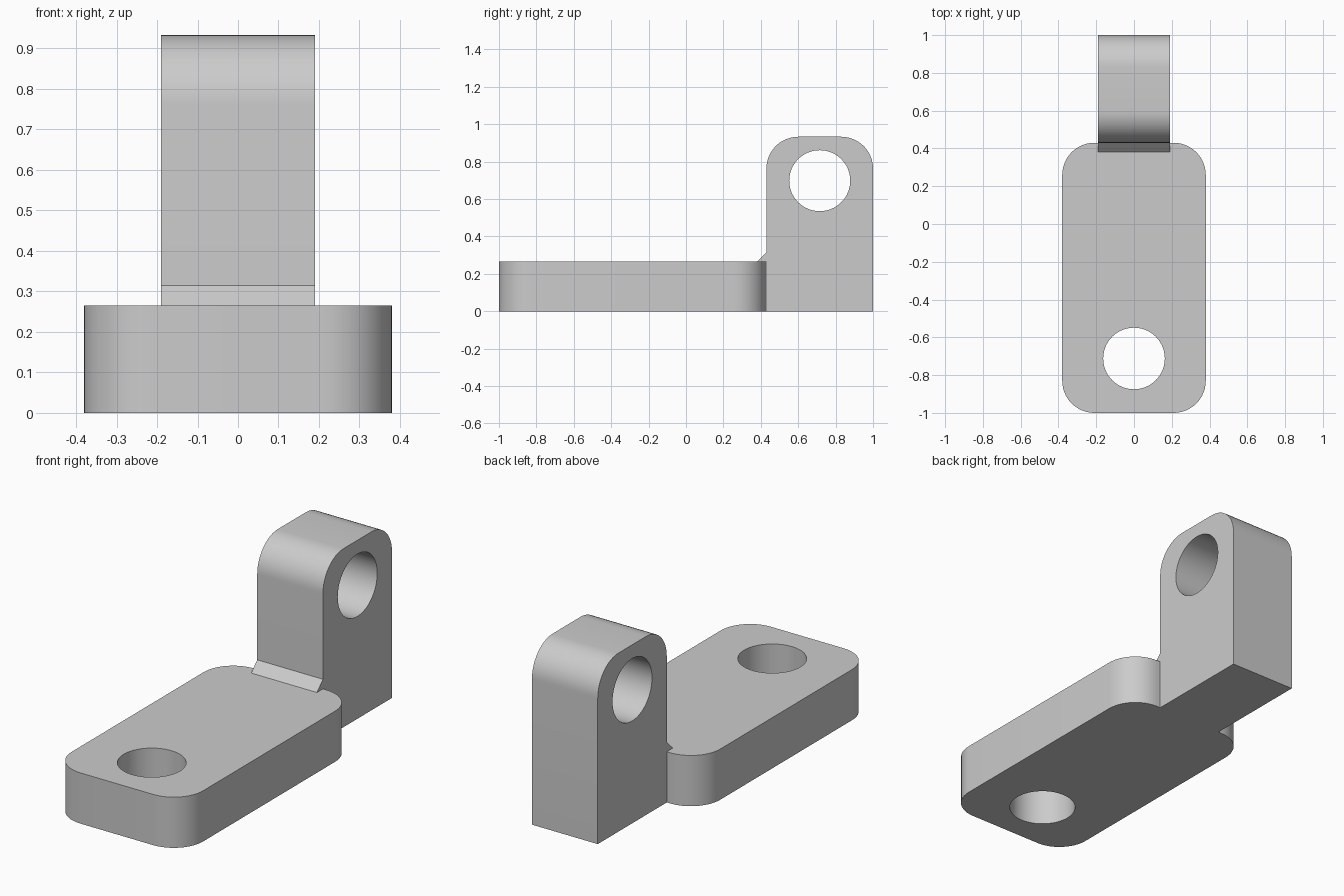
import bpy
import bmesh
from math import cos, sin, pi
from mathutils import Vector

default = bpy.data.objects.get("Cube")
if default:
    bpy.data.objects.remove(default, do_unlink=True)

# Single plain grey finish
grey = bpy.data.materials.new("plain grey")
grey.use_nodes = True
colour = (0.6, 0.6, 0.6, 1)
grey.diffuse_color = colour
grey.node_tree.nodes["Principled BSDF"].inputs["Base Color"].default_value = colour


def arc(cu, cv, r, start, sweep, steps):
    return [(cu + r * cos(start + sweep * i / steps),
             cv + r * sin(start + sweep * i / steps)) for i in range(steps + 1)]


def rounded_rect(u0, u1, v0, v1, radii):
    """Counter-clockwise outline; radii start at the low u, low v corner."""
    corners = [(u0, v0, 1, 1), (u1, v0, -1, 1), (u1, v1, -1, -1), (u0, v1, 1, -1)]
    points = []
    for i, ((u, v, su, sv), r) in enumerate(zip(corners, radii)):
        if r:
            points += arc(u + su * r, v + sv * r, r, pi + i * pi / 2, pi / 2, 12)
        else:
            points.append((u, v))
    return points


def circle(cu, cv, r):
    return arc(cu, cv, r, 0, 2 * pi, 64)[:-1]


def extruded(name, loops, w0, w1, along_x=False):
    """Fill the outline (with any holes) and extrude it from w0 to w1."""
    def place(u, v, w):
        return Vector((w, u, v)) if along_x else Vector((u, v, w))

    bm = bmesh.new()
    edges = []
    for loop in loops:
        verts = [bm.verts.new(place(u, v, w0)) for u, v in loop]
        edges += [bm.edges.new((a, b)) for a, b in zip(verts, verts[1:] + verts[:1])]
    bmesh.ops.triangle_fill(bm, edges=edges, use_beauty=True)
    cap = bmesh.ops.extrude_face_region(bm, geom=bm.faces[:], use_keep_orig=True)
    moved = [g for g in cap["geom"] if isinstance(g, bmesh.types.BMVert)]
    bmesh.ops.translate(bm, verts=moved, vec=place(0, 0, w1 - w0))
    bmesh.ops.recalc_face_normals(bm, faces=bm.faces[:])

    mesh = bpy.data.meshes.new(name)
    bm.to_mesh(mesh)
    bm.free()
    mesh.materials.append(grey)
    obj = bpy.data.objects.new(name, mesh)
    bpy.context.collection.objects.link(obj)
    bpy.ops.object.select_all(action="DESELECT")
    obj.select_set(True)
    bpy.context.view_layer.objects.active = obj
    bpy.ops.object.shade_smooth_by_angle(angle=pi / 6)
    return obj


base_top = 0.265
joint = 0.43
half_width = 0.19
corner = 0.17
hole = 0.163

# Flat base plate with rounded corners and a vertical hole
extruded("base_plate",
         [rounded_rect(-0.38, 0.38, -1, joint, [corner] * 4), circle(0, -0.712, hole)],
         0, base_top)

# Upright lug with a rounded top and a crosswise hole
extruded("upright_lug",
         [rounded_rect(joint, 1, 0, 0.933, [0, 0, corner, corner]), circle(0.715, 0.698, hole)],
         -half_width, half_width, along_x=True)

# Small sloped fillet where the lug meets the base
extruded("joint_fillet",
         [[(joint - 0.05, base_top), (joint, base_top), (joint, base_top + 0.05)]],
         -half_width, half_width, along_x=True)
